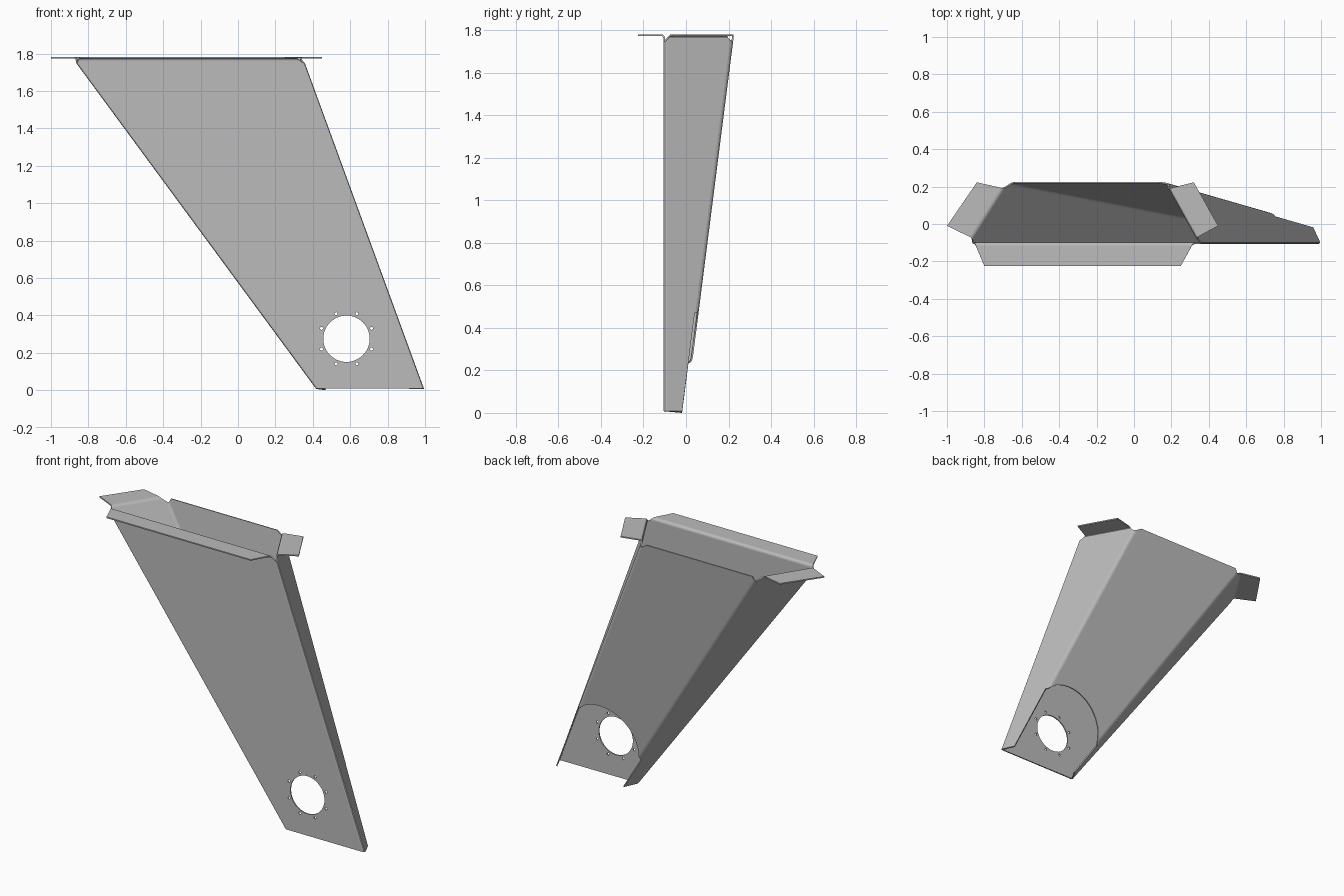
import bpy, bmesh, math
from mathutils import Vector, Matrix

cube = bpy.data.objects.get("Cube")
if cube:
    bpy.data.objects.remove(cube, do_unlink=True)

steel = bpy.data.materials.new("grey steel")
steel.use_nodes = True
grey = (0.5, 0.5, 0.5, 1)
steel.diffuse_color = grey
steel.node_tree.nodes["Principled BSDF"].inputs["Base Color"].default_value = grey

TOP, BASE = 1.773, 0.008
HOLE_X, HOLE_Z = 0.58, 0.275
SHEET, BEND, RELIEF = 0.008, 0.016, 0.02

# The four folds of the tapered duct: front right, front left, back left, back right
top = [Vector((x, y, TOP)) for x, y in ((-0.89, -0.107), (0.355, -0.107), (0.17, 0.225), (-0.68, 0.225))]
low = [Vector((x, y, BASE)) for x, y in ((0.41, -0.107), (1.0, -0.107), (0.95, 0), (0.47, 0))]


def on_fold(k, z):
    return low[k].lerp(top[k], (z - BASE) / (TOP - BASE))


def beside_fold(back, front, z):
    p = on_fold(back, z)
    return p + (on_fold(front, z) - p).normalized() * RELIEF


bm = bmesh.new()


def vert(p):
    return bm.verts.new(p)


bottom = [vert(p) for p in low[:2]]
corner = [vert(on_fold(k, TOP - 0.035)) for k in range(4)]
notch_left, notch_right = vert(on_fold(2, 0.47)), vert(on_fold(3, 0.235))

# Top rim points of each panel, set in from the folds to leave corner reliefs
rim = []
for k in range(4):
    p, q = top[k], top[(k + 1) % 4]
    step = (q - p).normalized() * 0.04
    rim.append((vert(p + step), vert(q - step)))


def rim_path(k):
    a, b = rim[k]
    return [corner[(k + 1) % 4], b, a, corner[k]]


# Front panel
bm.faces.new(bottom + rim_path(0))

# Left and right side panels, with their lower back edges trimmed at the notch
bm.faces.new([bottom[1], vert(beside_fold(2, 1, BASE)), vert(beside_fold(2, 1, 0.47)),
              notch_left] + rim_path(1))
bm.faces.new([vert(beside_fold(3, 0, 0.0)), bottom[0]] + rim_path(3) +
             [notch_right, vert(beside_fold(3, 0, 0.235))])

# Back panel, ending in a round access notch
arc = []
for i in range(17):
    t = math.radians(66 + i * 6.5)
    z = HOLE_Z + 0.26 * math.sin(t)
    arc.append(vert((HOLE_X + 0.26 * math.cos(t), on_fold(2, z).y, z)))
bm.faces.new([notch_left] + arc + [notch_right] + rim_path(2))


def round_bend(edges, width):
    bmesh.ops.bevel(bm, geom=edges, offset=width, offset_type='OFFSET', segments=3,
                    profile=0.5, affect='EDGES', clamp_overlap=False)


round_bend([e for e in bm.edges if len(e.link_faces) == 2], BEND)

# Mounting flanges folded outward on the front and both sides
flanges = {0: ((-0.80, -0.225), (0.25, -0.225)),
           1: ((0.45, -0.01), (0.32, 0.223)),
           3: ((-0.84, 0.223), (-1.0, -0.01))}
folds = []
for k, (near_a, near_b) in flanges.items():
    a, b = rim[k]
    bm.faces.new([a, b, vert((*near_b, TOP)), vert((*near_a, TOP))])
    folds.append(bm.edges.get((a, b)))
round_bend(folds, 0.01)

mesh = bpy.data.meshes.new("folded_duct")
bm.to_mesh(mesh)
bm.free()
mesh.materials.append(steel)
duct = bpy.data.objects.new("folded_duct", mesh)
bpy.context.collection.objects.link(duct)
solid = duct.modifiers.new("sheet thickness", 'SOLIDIFY')
solid.thickness = SHEET
solid.offset = -1

# Cutter for the port and its ring of bolt holes
cut = bmesh.new()


def add_drill(x, z, radius, sides):
    place = Matrix.Translation((x, -0.105, z)) @ Matrix.Rotation(math.pi / 2, 4, 'X')
    bmesh.ops.create_cone(cut, cap_ends=True, segments=sides, radius1=radius,
                          radius2=radius, depth=0.06, matrix=place)


add_drill(HOLE_X, HOLE_Z, 0.124, 48)
for i in range(8):
    t = math.radians(22.5 + 45 * i)
    add_drill(HOLE_X + 0.145 * math.cos(t), HOLE_Z + 0.145 * math.sin(t), 0.008, 12)
cut_mesh = bpy.data.meshes.new("hole_cutter")
cut.to_mesh(cut_mesh)
cut.free()
cut_mesh.materials.append(steel)
cutter = bpy.data.objects.new("hole_cutter", cut_mesh)
bpy.context.collection.objects.link(cutter)
cutter.hide_render = True

holes = duct.modifiers.new("holes", 'BOOLEAN')
holes.operation = 'DIFFERENCE'
holes.solver = 'EXACT'
holes.object = cutter

# Bake the modifiers and discard the cutter
bpy.context.view_layer.update()
graph = bpy.context.evaluated_depsgraph_get()
baked = bpy.data.meshes.new_from_object(duct.evaluated_get(graph))
duct.modifiers.clear()
duct.data = baked
bpy.data.objects.remove(cutter, do_unlink=True)
